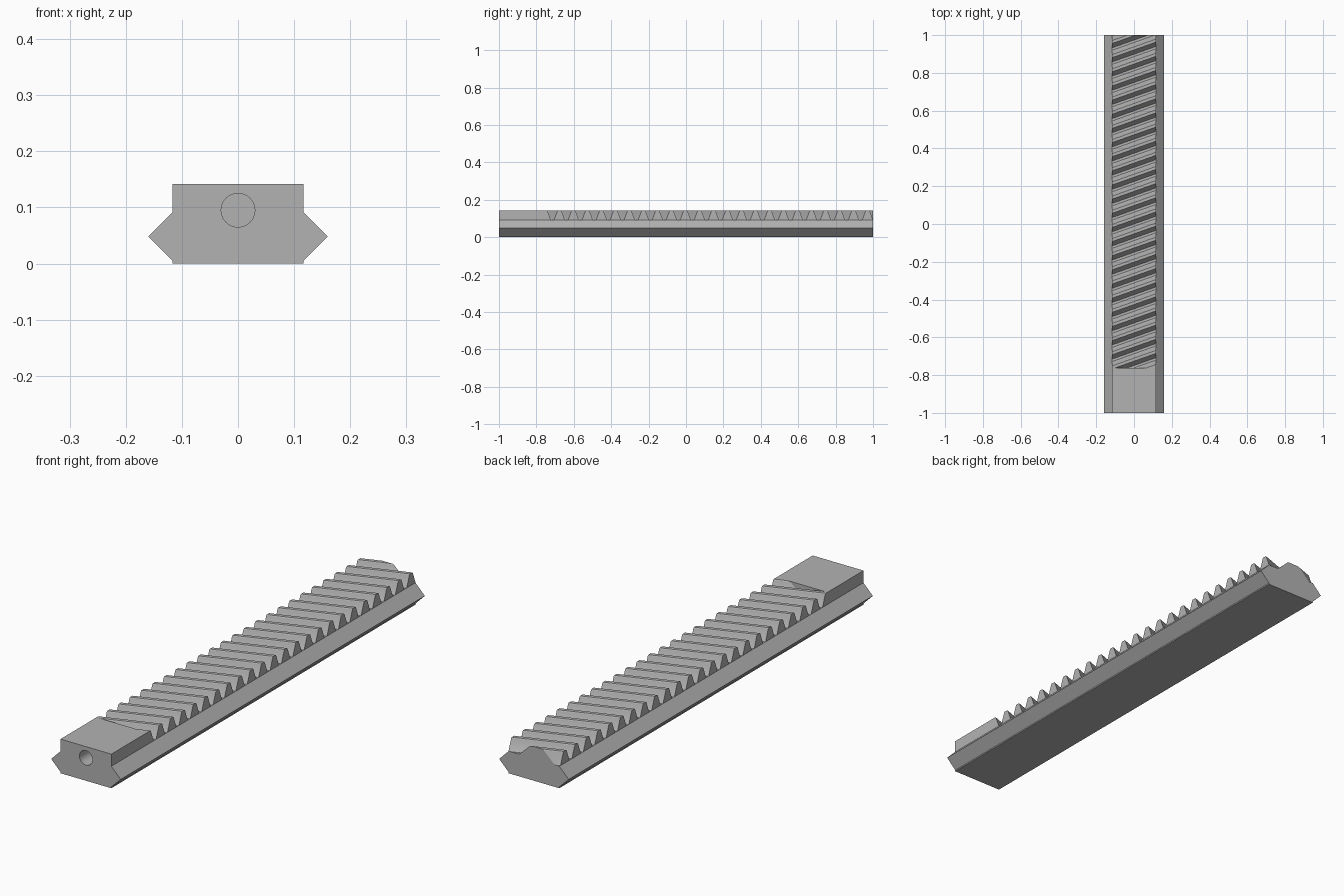
import bpy, bmesh, math
from mathutils import Vector

if "Cube" in bpy.data.objects:
    bpy.data.objects.remove(bpy.data.objects["Cube"])

HALF = 0.117          # half width of the toothed strip
TOP = 0.142           # height of the tooth tips
ROOT = 0.0917         # height of the groove floors
PITCH = 0.0749        # tooth spacing along the bar
SLANT = math.tan(math.radians(19.53))
BLOCK_END = -0.763    # where the plain end block stops

steel = bpy.data.materials.new("satin_grey")
steel.use_nodes = True
GREY = (0.45, 0.45, 0.45, 1)
steel.diffuse_color = GREY
steel.node_tree.nodes["Principled BSDF"].inputs["Base Color"].default_value = GREY


def add_object(name, bm):
    bmesh.ops.recalc_face_normals(bm, faces=bm.faces)
    mesh = bpy.data.meshes.new(name)
    bm.to_mesh(mesh)
    bm.free()
    mesh.materials.append(steel)
    obj = bpy.data.objects.new(name, mesh)
    bpy.context.collection.objects.link(obj)
    return obj


def extrude_loop(bm, points, offset):
    """Make a closed prism from a loop of points."""
    face = bm.faces.new([bm.verts.new(p) for p in points])
    new = bmesh.ops.extrude_face_region(bm, geom=[face], use_keep_orig=True)["geom"]
    moved = [g for g in new if isinstance(g, bmesh.types.BMVert)]
    bmesh.ops.translate(bm, verts=moved, vec=offset)


# Bar with V-shaped guide flanks
side = [(HALF, 0), (HALF, 0.005), (0.16, 0.048), (HALF, 0.0915), (HALF, TOP)]
outline = side + [(-x, z) for x, z in reversed(side)]
bm = bmesh.new()
extrude_loop(bm, [(x, -1, z) for x, z in outline], Vector((0, 2, 0)))
rack = add_object("toothed_rack", bm)

# Slanted grooves between the teeth, with eased tips and roots
half_groove = [(0.0065, ROOT), (0.0095, ROOT + 0.003),
               (0.0262, TOP - 0.003), (0.0295, TOP), (0.0295, TOP + 0.02)]
groove = [(-y, z) for y, z in reversed(half_groove)] + half_groove
reach = HALF + 0.02
bm = bmesh.new()
for i in range(25):
    mid = -0.714 + i * PITCH - SLANT * HALF
    extrude_loop(bm, [(-reach, mid - SLANT * reach + y, z) for y, z in groove],
                 Vector((2 * reach, 2 * SLANT * reach, 0)))
# Stop the grooves square at the end block
cut = bmesh.ops.bisect_plane(bm, geom=bm.verts[:] + bm.edges[:] + bm.faces[:],
                             plane_co=(0, BLOCK_END, 0), plane_no=(0, -1, 0),
                             clear_outer=True)
rim = [g for g in cut["geom_cut"] if isinstance(g, bmesh.types.BMEdge)]
bmesh.ops.holes_fill(bm, edges=rim, sides=0)
grooves = add_object("groove_cutter", bm)

# Blind hole in the front end
bm = bmesh.new()
ring = [2 * math.pi * i / 40 for i in range(40)]
extrude_loop(bm, [(0.03 * math.cos(a), -1.05, 0.095 + 0.03 * math.sin(a)) for a in ring],
             Vector((0, 0.23, 0)))
hole = add_object("hole_cutter", bm)

# Cut the grooves and the hole
bpy.ops.object.select_all(action="DESELECT")
bpy.context.view_layer.objects.active = rack
rack.select_set(True)
for cutter in (grooves, hole):
    cutter.hide_render = True
    mod = rack.modifiers.new(cutter.name, "BOOLEAN")
    mod.operation = "DIFFERENCE"
    mod.solver = "EXACT"
    mod.object = cutter
    bpy.ops.object.modifier_apply(modifier=mod.name)
    bpy.data.objects.remove(cutter)

bpy.ops.object.shade_smooth_by_angle(angle=math.radians(25))
